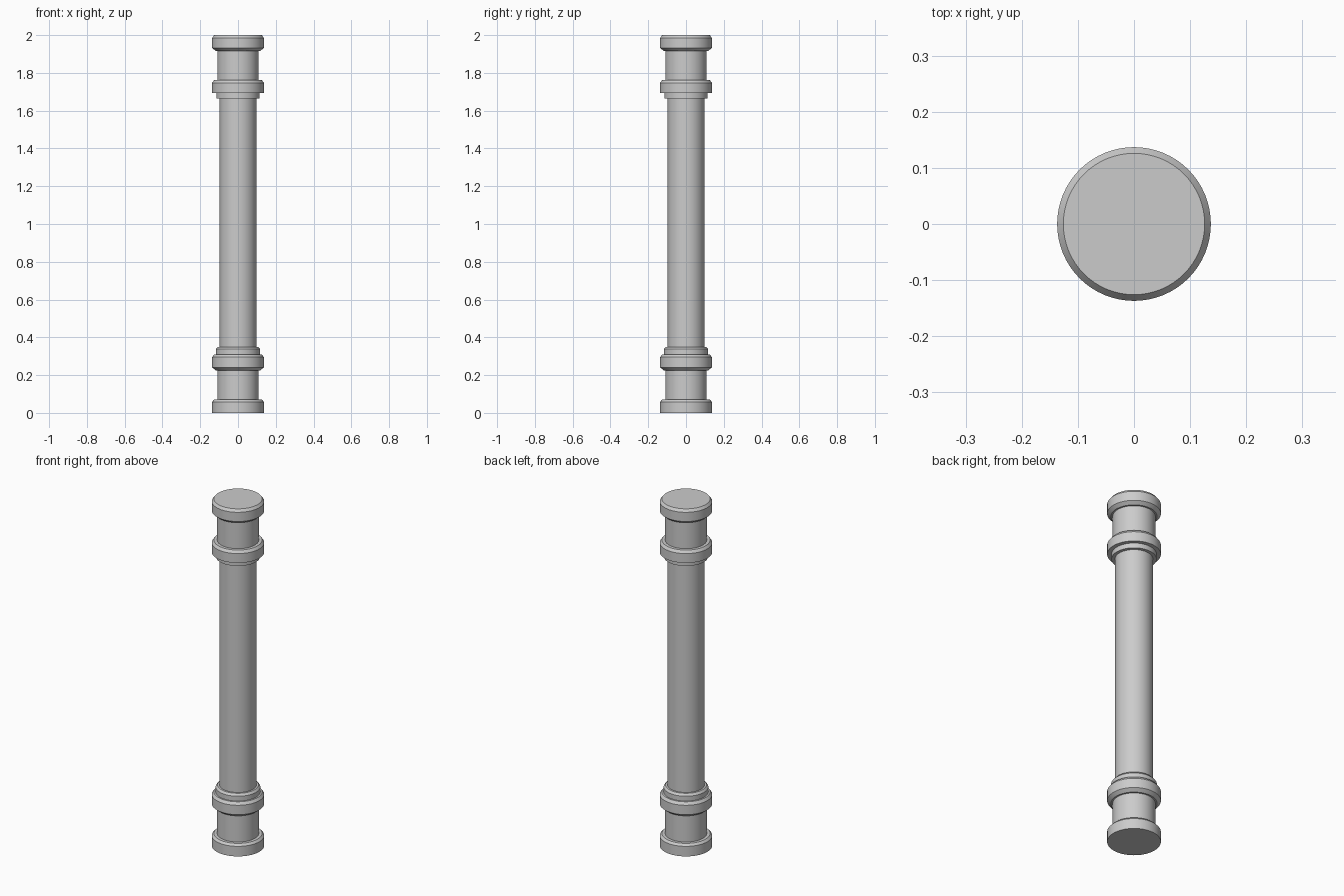
import bpy
import bmesh
from math import tau
from mathutils import Vector

cube = bpy.data.objects.get("Cube")
if cube:
    bpy.data.objects.remove(cube, do_unlink=True)

SIDES = 64
R_BAND, R_EDGE, R_DRUM, R_COLLAR, R_SHAFT = 0.137, 0.126, 0.109, 0.117, 0.097

stone = bpy.data.materials.new("light_grey_stone")
stone.use_nodes = True
stone.diffuse_color = (0.6, 0.6, 0.6, 1)
stone.node_tree.nodes["Principled BSDF"].inputs["Base Color"].default_value = (0.6, 0.6, 0.6, 1)


def lathe(name, profile):
    """Spin a (radius, height) profile around the z axis."""
    bm = bmesh.new()
    verts = [bm.verts.new((r, 0, z)) for r, z in profile]
    edges = [bm.edges.new(pair) for pair in zip(verts, verts[1:])]
    bmesh.ops.spin(bm, geom=verts + edges, cent=(0, 0, 0), axis=(0, 0, 1),
                   angle=tau, steps=SIDES, use_merge=True)
    bmesh.ops.remove_doubles(bm, verts=bm.verts, dist=0.0001)
    bmesh.ops.recalc_face_normals(bm, faces=bm.faces)
    # Open sleeves: make sure the walls face away from the axis
    wall = max(bm.faces, key=lambda f: Vector(f.normal).xy.length * f.calc_area())
    if wall.normal.xy.dot(wall.calc_center_median().xy) < 0:
        bmesh.ops.reverse_faces(bm, faces=bm.faces)
    mesh = bpy.data.meshes.new(name)
    bm.to_mesh(mesh)
    bm.free()
    mesh.materials.append(stone)
    obj = bpy.data.objects.new(name, mesh)
    bpy.context.collection.objects.link(obj)
    bpy.ops.object.select_all(action="DESELECT")
    obj.select_set(True)
    bpy.context.view_layer.objects.active = obj
    bpy.ops.object.shade_smooth_by_angle(angle=0.5)


def band(bottom, top):
    """Wide moulding with a chamfered lower and upper edge."""
    return [(R_DRUM, bottom), (R_EDGE - 0.008, bottom), (R_BAND, bottom + 0.016),
            (R_BAND, top - 0.015), (R_EDGE, top)]


# Foot with a chamfered top edge
lathe("foot", [(0, 0), (R_BAND, 0), (R_BAND, 0.058), (R_EDGE, 0.07), (R_DRUM, 0.07)])

# Plain drums below and above the shaft
lathe("lower_drum", [(R_DRUM, 0.07), (R_DRUM, 0.225)])
lathe("upper_drum", [(R_DRUM, 1.762), (R_DRUM, 1.916)])

# Lower moulding and stepped collar
lathe("lower_moulding", band(0.225, 0.31) + [(R_COLLAR, 0.31)])
lathe("lower_collar", [(R_COLLAR, 0.31), (R_COLLAR, 0.338),
                       (R_COLLAR - 0.01, 0.35), (R_SHAFT, 0.35)])

# Slender shaft
lathe("shaft", [(R_SHAFT, 0.35), (R_SHAFT, 1.665)])

# Upper collar and moulding
lathe("upper_collar", [(R_SHAFT, 1.665), (R_COLLAR - 0.002, 1.665), (R_COLLAR - 0.002, 1.693)])
lathe("upper_moulding", [(R_COLLAR - 0.002, 1.693), (R_BAND, 1.693), (R_BAND, 1.747),
                         (R_EDGE, 1.762), (R_DRUM, 1.762)])

# Flat cap
lathe("cap", band(1.916, 2.0) + [(0, 2.0)])
